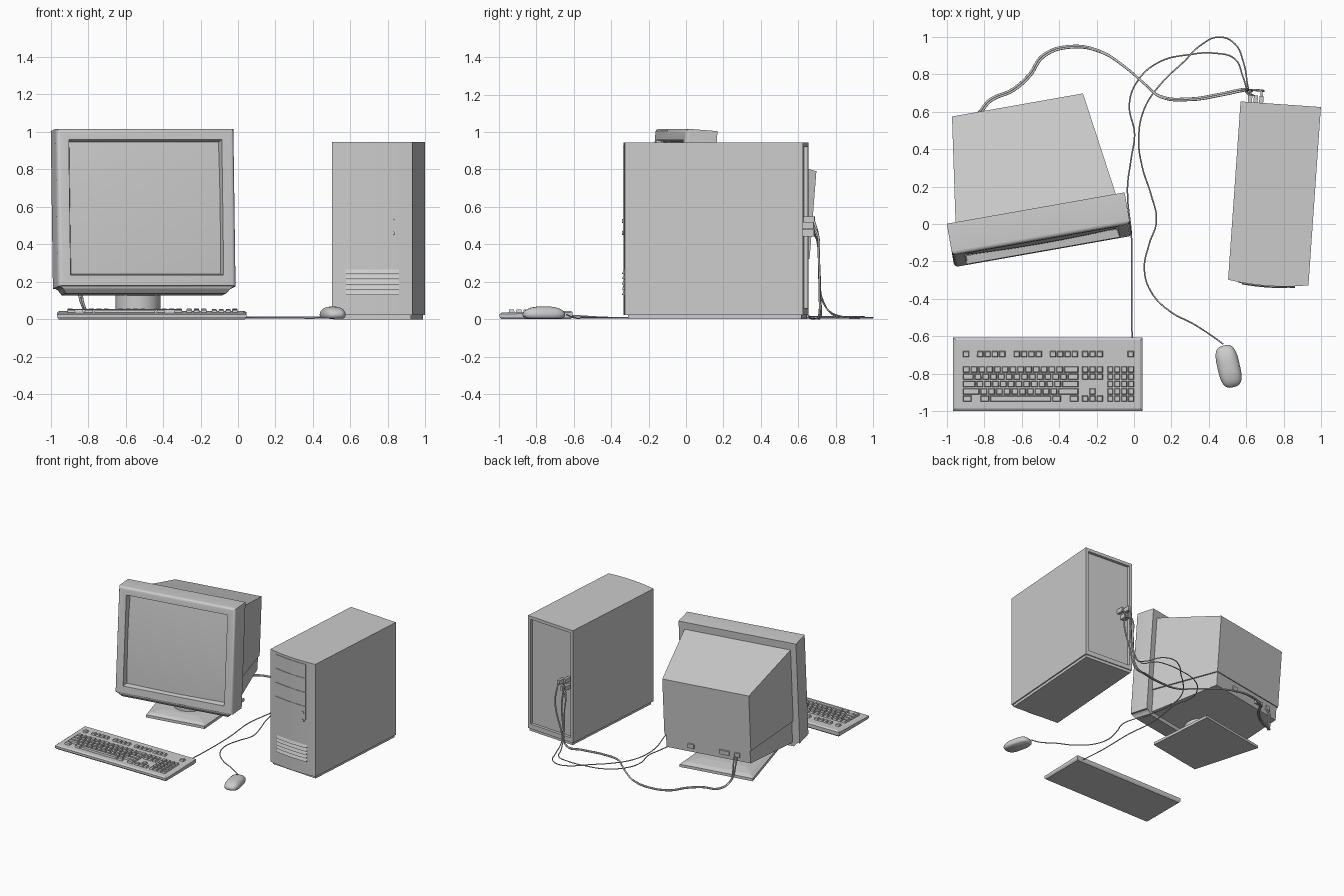
import bpy, bmesh
from math import sin, cos, pi, radians, copysign
from mathutils import Matrix, Vector

if "Cube" in bpy.data.objects:
    bpy.data.objects.remove(bpy.data.objects["Cube"])

T, R = Matrix.Translation, Matrix.Rotation


def skin(bm, rings, caps=(True, True)):
    """Bridge closed rings of equal length, optionally capping both ends."""
    vs = [[bm.verts.new(p) for p in ring] for ring in rings]
    n = len(vs[0])
    for a, b in zip(vs, vs[1:]):
        for i in range(n):
            bm.faces.new((a[i], a[(i + 1) % n], b[(i + 1) % n], b[i]))
    if caps[0]:
        bm.faces.new(vs[0])
    if caps[1]:
        bm.faces.new(vs[-1])


def finish(name, bm, M=Matrix(), smooth=None):
    bmesh.ops.recalc_face_normals(bm, faces=bm.faces)
    me = bpy.data.meshes.new(name)
    bm.to_mesh(me)
    bm.free()
    ob = bpy.data.objects.new(name, me)
    bpy.context.collection.objects.link(ob)
    ob.matrix_world = M
    if smooth:
        bpy.ops.object.select_all(action='DESELECT')
        ob.select_set(True)
        bpy.context.view_layer.objects.active = ob
        bpy.ops.object.shade_smooth_by_angle(angle=radians(smooth))
    return ob


def loft(name, rings, M=Matrix(), smooth=None, caps=(True, True)):
    bm = bmesh.new()
    skin(bm, rings, caps)
    return finish(name, bm, M, smooth)


def rect_y(hx, zt, zb, y):
    return [(-hx, y, zb), (hx, y, zb), (hx, y, zt), (-hx, y, zt)]


def rect_z(x0, x1, y0, y1, z):
    return [(x0, y0, z), (x1, y0, z), (x1, y1, z), (x0, y1, z)]


def box(name, x0, x1, y0, y1, z0, z1, M=Matrix()):
    return loft(name, [rect_z(x0, x1, y0, y1, z) for z in (z0, z1)], M)


def circle(x, y, z, r, n=32):
    return [(x + r * cos(2 * pi * i / n), y + r * sin(2 * pi * i / n), z) for i in range(n)]


def cable(name, pts, r):
    cu = bpy.data.curves.new(name, 'CURVE')
    cu.dimensions = '3D'
    cu.bevel_depth, cu.bevel_resolution, cu.resolution_u = r, 2, 6
    sp = cu.splines.new('BEZIER')
    sp.bezier_points.add(len(pts) - 1)
    for bp, p in zip(sp.bezier_points, pts):
        bp.co = p if len(p) == 3 else (p[0], p[1], r + .004)
        bp.handle_left_type = bp.handle_right_type = 'AUTO'
    cu.use_fill_caps = True
    bpy.context.collection.objects.link(bpy.data.objects.new(name, cu))


# ---- Monitor (local origin: top rear edge of the bezel, tilted back and turned)
MON = T((-.525, .085, 1.005)) @ R(radians(10), 4, 'Z') @ R(radians(-4.5), 4, 'X')
rings = [rect_y(.482, 0, -.845, 0)]
for i in range(5):
    a = i * pi / 8
    d = .022 * (1 - cos(a))
    rings.append(rect_y(.482 - d, -d, -.845 + d * .3, -.148 - .022 * sin(a)))
rings += [rect_y(.415, -.06, -.785, -.17), rect_y(.405, -.07, -.775, -.125)]
loft("monitor_bezel", rings, MON, 30, (True, False))
loft("monitor_chin", [rect_z(-.475, .475, -.163, 0, -.84), rect_z(-.455, .455, -.158, 0, -.855),
                      rect_z(-.435, .435, -.135, 0, -.88)], MON)
# bulging glass
bm = bmesh.new()
bmesh.ops.create_grid(bm, x_segments=16, y_segments=16, size=1)
for v in bm.verts:
    x, z = v.co.x, v.co.y
    v.co = (x * .41, -.122 - .022 * (1 - .5 * x * x - .5 * z * z), -.4225 + z * .357)
glass = finish("monitor_screen", bm, MON, 60)
# rear housing, upper shell and slightly inset lower tray
loft("monitor_housing", [rect_y(.435, -.06, -.665, 0), rect_y(.355, -.17, -.64, .574)], MON)
loft("monitor_tray", [rect_y(.423, -.6, -.85, 0), rect_y(.345, -.6, -.75, .566)], MON)
for i, (x, w) in enumerate(((.14, .025), (-.135, .04), (-.24, .02))):
    box(f"monitor_port_{i}", x - w, x + w, .55, .578, -.715, -.68, MON)
# stand
STAND = T((-.525, .085, 0)) @ R(radians(10), 4, 'Z')


def trap(k, z):
    return [(-.24 * k, .05 - .25 * k, z), (.24 * k, .05 - .25 * k, z),
            (.3 * k, .05 + .32 * k, z), (-.3 * k, .05 + .32 * k, z)]


loft("stand_base", [trap(1, 0), trap(1, .022), trap(.88, .035), trap(.6, .045)], STAND)
loft("stand_neck", [circle(0, .05, .03, .12), circle(0, .05, .2, .12)], STAND, 40)

# ---- Tower case
TOW = T((.75, .1625, 0)) @ R(radians(-4), 4, 'Z')
loft("tower_body", [rect_y(.215, .945, .022, -.44), rect_y(.215, .945, .022, .478),
                    rect_y(.19, .92, .06, .478), rect_y(.19, .92, .06, .455)], TOW)
box("tower_foot", -.205, .205, -.46, .47, 0, .03, TOW)


def bowed(name, x0, x1, z0, z1, out, lean=0):
    """Slab following the bowed front of the tower."""
    xs = [x0 + (x1 - x0) * i / 10 for i in range(11)]

    def ring(z, o):
        front = [(x, -.476 - .018 * (1 - (x / .215) ** 2) - o, z) for x in xs]
        return front + [(x1, -.435, z), (x0, -.435, z)]
    loft(name, [ring(z0, out), ring(z1, out - lean)], TOW, 30)


bowed("tower_front", -.215, .215, .022, .945, 0)
for i in range(4):
    z = .925 - .115 * i
    bowed(f"drive_bay_{i}", -.16, .135, z - .109, z, .004)
for i in range(5):
    z = .13 + .028 * i
    bowed(f"vent_slat_{i}", -.14, .145, z, z + .023, .009, .009)
for i, z in enumerate((.525, .46)):
    bm = bmesh.new()
    skin(bm, [[(p[0], -.48 - h, p[1] + z) for p in circle(.11, 0, 0, .011, 12)] for h in (0, .017)])
    finish(f"front_button_{i}", bm, TOW, 40)
# plugs on the back
plugs = ((-.165, .53), (-.165, .47), (-.135, .46), (-.105, .50))
for i, (x, z) in enumerate(plugs):
    box(f"rear_plug_{i}", x - .011, x + .011, .45, .515, z - .018, z + .018, TOW)
P = [tuple(TOW @ Vector((x, .51, z))) for x, z in plugs]

# ---- Keyboard
X0, X1, Y0, Y1 = -.965, .045, -.997, -.607


def deck(y):
    return .034 + .011 * (y - Y0) / (Y1 - Y0)


def slab(ins, drop):
    return [(x, y, deck(y) - drop) for x, y in ((X0 + ins, Y0 + ins), (X1 - ins, Y0 + ins),
                                              (X1 - ins, Y1 - ins), (X0 + ins, Y1 - ins))]


loft("keyboard_body", [rect_z(X0 + .008, X1 - .008, Y0 + .008, Y1 - .008, 0),
                       rect_z(X0, X1, Y0, Y1, .012), slab(0, .008), slab(.012, 0)])
keys = bmesh.new()


def key(x, y, w, h=.038):
    """One tapered key with its lower left corner at x, y."""
    g, t = .002, .007
    zb, zt = deck(y) - .004, deck(y) + .015
    skin(keys, [rect_z(x + g, x + w - g, y + g, y + h - g, zb),
                rect_z(x + t, x + w - t, y + t * .8, y + h - t, zt)])


U, H = .0415, .039
rows = [[1] * 13 + [2], [1.5] + [1] * 12 + [1.5], [1.75] + [1] * 11 + [2.25],
        [2.25] + [1] * 10 + [2.75], [1.25, -1, 1.25, 8, 1.25, -1, 1.25]]
for r, row in enumerate(rows):
    x, y = -.916, -.795 - H * r
    for w in row:
        if w > 0:
            key(x, y, w * U)
        x += abs(w) * U
    for c in range(4):                      # number pad
        key(-.145 + c * .037, y, .037)
    for c in range(3):                      # navigation and arrow keys
        if r in (0, 1, 4) or (r == 3 and c == 1):
            key(-.28 + c * .039, y, .039)
for x0, n in ((-.916, 1), (-.84, 4), (-.645, 4), (-.452, 4), (-.28, 3), (-.037, 1)):
    for c in range(n):                      # function row
        key(x0 + c * .039, -.714, .039)
finish("keyboard_keys", keys)

# ---- Mouse
MOU = T((.505, -.76, 0)) @ R(radians(13), 4, 'Z')


def oval(k, z):
    pts = []
    for i in range(32):
        a = 2 * pi * i / 32
        c, s = cos(a), sin(a)
        pts.append((copysign(abs(c) ** .65, c) * .06 * k, copysign(abs(s) ** .65, s) * .114 * k, z))
    return pts


loft("mouse_body", [oval(.85, .004), oval(.97, .012), oval(1, .024)] +
     [oval(cos(a) ** .8, .024 + .044 * sin(a)) for a in (.25, .5, .75, 1, 1.25, 1.45)], MOU, 50)

# ---- Cables
cable("mouse_cable", [(.475, -.64, .025), (.42, -.6), (.32, -.535), (.19, -.465), (.09, -.36),
                      (.055, -.24), (.08, -.11), (.12, .015), (.09, .16), (.045, .3), (.025, .455),
                      (.055, .615), (.145, .75), (.27, .87), (.35, .95), (.455, .998), (.54, .96),
                      (.585, .86), (.605, .75, .06), (.61, .715, .25), (.6, .7, .43), P[1]], .004)
cable("keyboard_cable", [(-.01, -.62, .02), (-.013, -.4), (-.013, -.08), (-.035, .19), (-.015, .35),
                         (.003, .48), (-.025, .64), (.02, .765), (.135, .865), (.3, .905), (.43, .912),
                         (.54, .88), (.58, .79, .02), (.6, .725, .12), (.605, .71, .3),
                         (.61, .7, .42), P[2]], .004)
lead = [(-.825, .6, .06), (-.77, .665), (-.65, .72), (-.56, .8), (-.49, .9), (-.345, .95), (-.185, .925),
        (-.05, .84), (.055, .75), (.135, .685), (.295, .67), (.46, .695), (.58, .72, .02)]
for i, name in enumerate(("video_cable", "power_cable")):
    o = .008 * i
    start = MON @ Vector((-.24 + .02 * i, .57, -.7))
    out = MON @ Vector((-.24 + .02 * i, .6, -.76))
    path = [tuple(start), tuple(out)]
    path += [(p[0] + o, p[1] - o) + ((p[2],) if len(p) == 3 else ()) for p in lead]
    end = P[(0, 3)[i]]
    path += [(.61 + o * 3, .715, .14), (end[0] + .01, .71, .34), (end[0], .705, .45), end]
    cable(name, path, .006)
